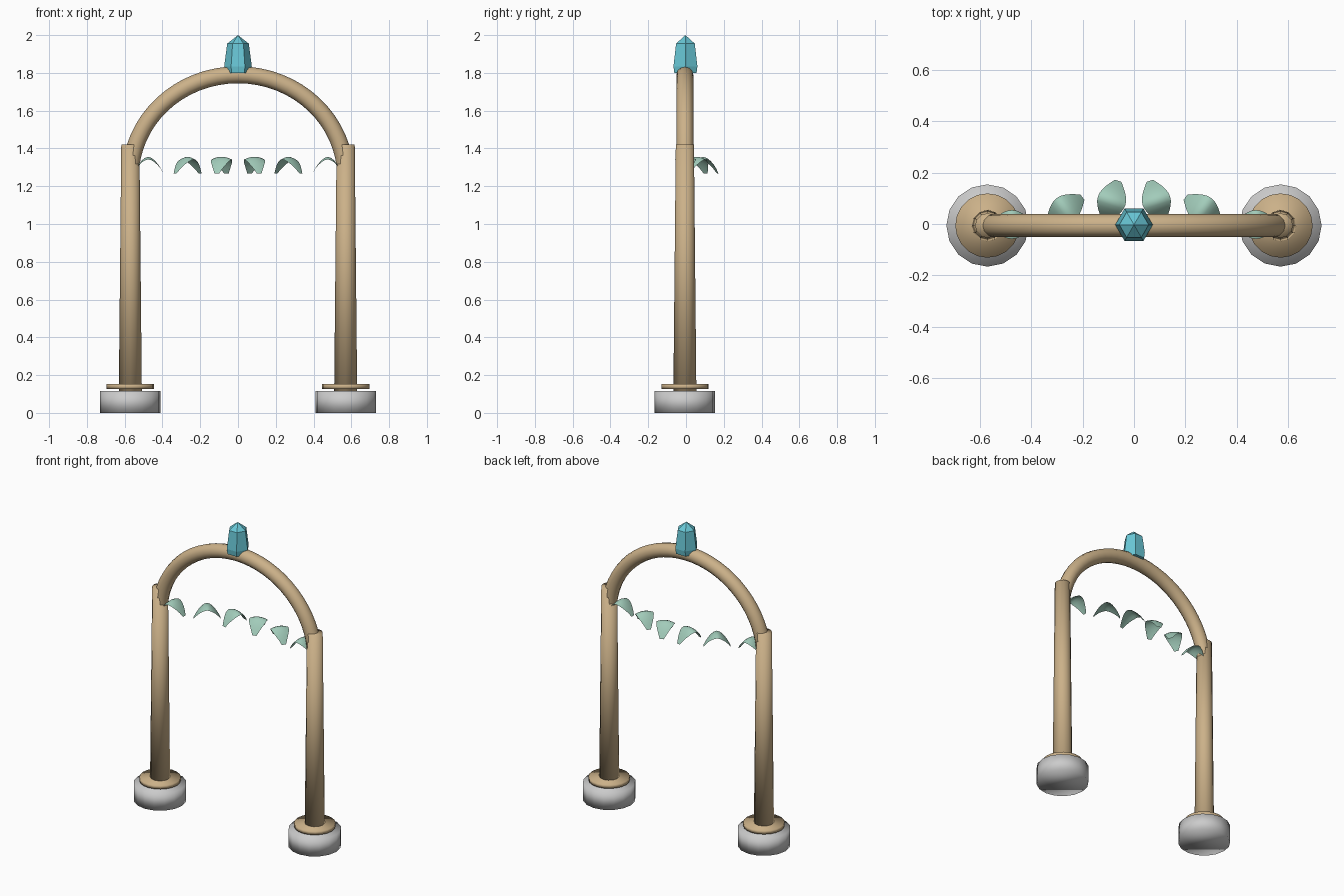
import bpy, bmesh, math
from mathutils import Matrix

if "Cube" in bpy.data.objects:
    bpy.data.objects.remove(bpy.data.objects["Cube"])

YC = -0.006  # arch plane


def material(name, rgb):
    m = bpy.data.materials.new(name)
    m.diffuse_color = (*rgb, 1)
    m.use_nodes = True
    m.node_tree.nodes["Principled BSDF"].inputs["Base Color"].default_value = m.diffuse_color
    return m


WOOD = material("tan_wood", (0.60, 0.44, 0.25))
LEAF = material("pale_leaf", (0.36, 0.60, 0.49))
GEM = material("blue_crystal", (0.14, 0.57, 0.67))


def finish(bm, name, mat=None, smooth=True):
    me = bpy.data.meshes.new(name)
    for f in bm.faces:
        f.smooth = smooth
    bm.to_mesh(me)
    bm.free()
    ob = bpy.data.objects.new(name, me)
    bpy.context.collection.objects.link(ob)
    if mat:
        me.materials.append(mat)
    return ob


def drum(name, x, z0, z1, r0, r1, sides, mat=None):
    bm = bmesh.new()
    bmesh.ops.create_cone(bm, cap_ends=True, segments=sides, radius1=r0, radius2=r1,
                          depth=z1 - z0,
                          matrix=Matrix.Translation((x, YC, (z0 + z1) / 2)))
    return finish(bm, name, mat)


def loft(bm, rings):
    # skin closed rings of equal length
    for a, b in zip(rings, rings[1:]):
        n = len(a)
        for i in range(n):
            j = (i + 1) % n
            bm.faces.new((a[i], a[j], b[j], b[i]))


# Stone footings, collars and tapered posts
for side, s in (("left", -1), ("right", 1)):
    x = 0.57 * s
    drum(side + "_stone_base", x, 0, 0.115, 0.16, 0.16, 16)
    drum(side + "_collar", x, 0.127, 0.152, 0.125, 0.125, 20, WOOD)
    drum(side + "_post", x, 0.10, 1.42, 0.061, 0.048, 12, WOOD)

# Arched tube over the posts
bm = bmesh.new()
rings = []
A, B, R, N = 0.57, 0.54, 0.045, 32
for k in range(N + 1):
    t = math.pi * k / N
    cx, cz = A * math.cos(t), 1.25 + B * math.sin(t)
    nx, nz = B * math.cos(t), A * math.sin(t)
    d = math.hypot(nx, nz)
    nx, nz = nx / d, nz / d
    rings.append([bm.verts.new((cx + R * math.cos(u) * nx, YC + R * math.sin(u),
                                cz + R * math.cos(u) * nz))
                  for u in [2 * math.pi * i / 12 for i in range(12)]])
loft(bm, rings)
bm.faces.new(rings[0])
bm.faces.new(rings[-1])
bmesh.ops.recalc_face_normals(bm, faces=bm.faces)
arch = finish(bm, "arch", WOOD)

# Six-sided crystal on top
bm = bmesh.new()
rings = [[bm.verts.new((r * math.cos(i * math.pi / 3), YC + 0.003 + r * math.sin(i * math.pi / 3), z))
          for i in range(6)] for z, r in ((1.80, 0.068), (1.835, 0.073), (1.955, 0.057))]
loft(bm, rings)
tip = bm.verts.new((0, YC + 0.003, 2.0))
for i in range(6):
    bm.faces.new((rings[-1][i], rings[-1][(i + 1) % 6], tip))
bm.faces.new(rings[0])
bmesh.ops.recalc_face_normals(bm, faces=bm.faces)
finish(bm, "crystal", GEM, smooth=False)


# Drooping leaves, turned progressively along the row
def leaf(name, x, y, angle):
    bm = bmesh.new()
    nu, nv = 10, 6
    grid = []
    for i in range(nu + 1):
        u = 2 * i / nu - 1
        w = 0.013 + 0.043 * math.cos(u * math.pi / 2)
        row = []
        for j in range(nv + 1):
            v = 2 * j / nv - 1
            z = -0.088 * abs(u) ** 1.7 - 0.014 * (v * w / 0.056) ** 2
            row.append(bm.verts.new((0.082 * u, v * w, z)))
        grid.append(row)
    for i in range(nu):
        for j in range(nv):
            bm.faces.new((grid[i][j], grid[i + 1][j], grid[i + 1][j + 1], grid[i][j + 1]))
    bm.transform(Matrix.Translation((x, y, 1.356)) @ Matrix.Rotation(angle, 4, 'Z'))
    return finish(bm, name, LEAF)


for k, (x, y) in enumerate(((0.475, -0.002), (0.267, 0.056), (0.087, 0.09))):
    a = math.radians(36 * k)
    leaf(f"left_leaf_{k + 1}", -x, y, a)
    leaf(f"right_leaf_{k + 1}", x, y, math.pi - a)
